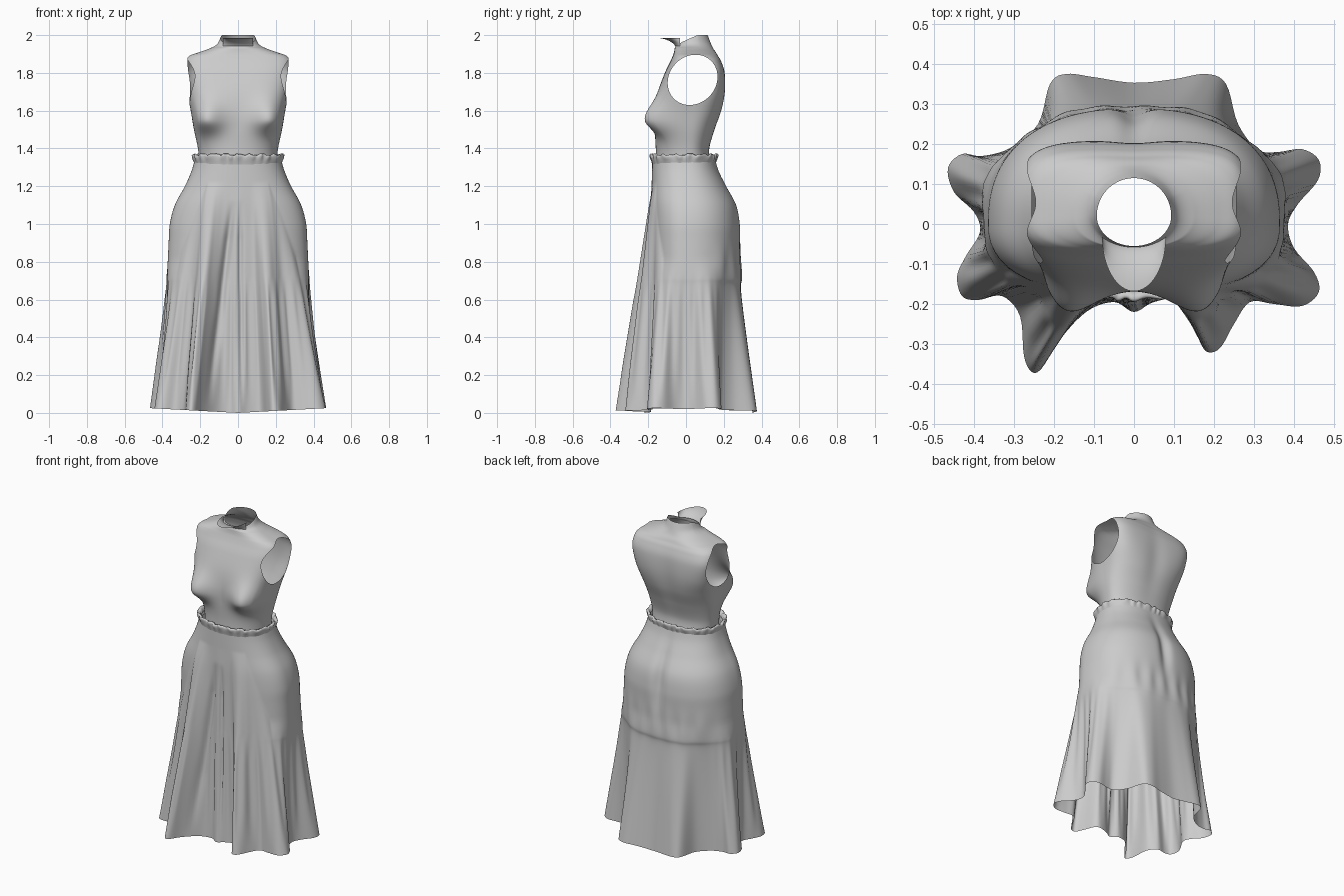
import bpy, bmesh, math
from mathutils import Vector
from mathutils.bvhtree import BVHTree

if "Cube" in bpy.data.objects:
    bpy.data.objects.remove(bpy.data.objects["Cube"])

cloth = bpy.data.materials.new("grey_cloth")
cloth.diffuse_color = (0.6, 0.6, 0.6, 1)
cloth.use_nodes = True
cloth.node_tree.nodes["Principled BSDF"].inputs["Base Color"].default_value = cloth.diffuse_color


def spline(pts, sub, closed=False):
    """Catmull-Rom resampling of tuples of any length."""
    n, out = len(pts), []
    get = (lambda i: pts[i % n]) if closed else (lambda i: pts[max(0, min(n - 1, i))])
    for i in range(n if closed else n - 1):
        for k in range(sub):
            t = k / sub
            out.append(tuple(0.5 * (2 * b + (c - a) * t + (2 * a - 5 * b + 4 * c - d) * t * t
                                    + (3 * b - a - 3 * c + d) * t ** 3)
                             for a, b, c, d in zip(get(i - 1), get(i), get(i + 1), get(i + 2))))
    return out if closed else out + [pts[-1]]


def radius(a, hw, front, back, n):
    """Rounded cross-section with different depth at front and back."""
    depth = front if math.sin(a) < 0 else back
    return ((abs(math.cos(a)) / hw) ** n + (abs(math.sin(a)) / depth) ** n) ** (-1 / n)


def gauss(d, s):
    return math.exp(-(d / s) ** 2)


def clamp(v):
    return max(0.0, min(1.0, v))


def loft(name, rows, closed=True):
    """Skin rows of points, lowest row first."""
    m = len(rows[0])
    verts = [p for r in rows for p in r]
    faces = [(i * m + j, i * m + (j + 1) % m, (i + 1) * m + (j + 1) % m, (i + 1) * m + j)
             for i in range(len(rows) - 1) for j in range(m if closed else m - 1)]
    me = bpy.data.meshes.new(name)
    me.from_pydata(verts, [], faces)
    me.materials.append(cloth)
    ob = bpy.data.objects.new(name, me)
    bpy.context.collection.objects.link(ob)
    for p in me.polygons:
        p.use_smooth = True
    return ob


# --- Skirt: hip sections blending into a fluted hem outline -----------------
hem = spline([(0.0, -.22), (.05, -.195), (.12, -.19), (.155, -.27), (.18, -.318), (.215, -.31),
              (.25, -.25), (.29, -.195), (.35, -.2), (.42, -.205), (.462, -.17), (.45, -.12),
              (.40, -.06), (.385, 0), (.41, .05), (.46, .11), (.462, .16), (.42, .187),
              (.36, .18), (.31, .185), (.26, .25), (.23, .35), (.18, .375), (.1, .362),
              (0, .353), (-.1, .367), (-.17, .375), (-.21, .35), (-.24, .25), (-.31, .19),
              (-.38, .17), (-.43, .175), (-.465, .14), (-.45, .08), (-.40, .03), (-.385, -.02),
              (-.42, -.08), (-.442, -.13), (-.43, -.18), (-.39, -.19), (-.33, -.18), (-.285, -.23),
              (-.275, -.33), (-.255, -.37), (-.23, -.36), (-.19, -.295), (-.12, -.22), (-.05, -.195)],
             5, True)
N = len(hem)
# smoothed column angles keep the upper part of the skirt even
angles = []
for j, (x, y) in enumerate(hem):
    a = math.atan2(y, x) + math.pi / 2
    uniform = 2 * math.pi * j / N
    angles.append((a - uniform + math.pi) % (2 * math.pi) - math.pi)
W = 12
angles = [sum(angles[(j + k) % N] for k in range(-W, W + 1)) / (2 * W + 1)
          + 2 * math.pi * j / N - math.pi / 2 for j in range(N)]

TOP = 1.345
skirt_sections = spline([(0, .36, .178, .27), (.35, .36, .178, .27), (.64, .37, .18, .274),
                         (.72, .374, .18, .288), (.9, .367, .182, .289), (1.0, .36, .183, .287),
                         (1.1, .333, .184, .268), (1.2, .28, .182, .215), (1.28, .246, .18, .175),
                         (TOP, .228, .178, .155)], 8)


def skirt_point(j, z, hw, f, b):
    a, (hx, hy) = angles[j], hem[j]
    r = radius(a, hw, f, b, 2.35)
    x, y = r * math.cos(a), r * math.sin(a)
    # cleft and gathers at the back of the hips
    if y > 0:
        y -= .025 * gauss(x, .035) * gauss(z - 1.05, .17)
        y += .004 * math.sin(x * 65) * gauss(z - .78, .09) * clamp(y / .15)
    # folds start high at the front and lower at the sides and back
    front = clamp((-math.sin(a) - .35) / .35)
    start = .8 + .42 * front
    w = clamp((start - z) / start)
    x, y = x + (hx - x) * w, y + (hy - y) * w
    # small pleats at front and sides, deep creases in the front
    ripple = .004 * math.sin(a * 44) * clamp((.72 - z) / .15) * clamp(z / .25) * clamp((.2 - y) / .1)
    x, y = x * (1 + ripple / r), y * (1 + ripple / r)
    if math.sin(a) < 0:
        fade = clamp((1.12 - z) / .2) * clamp(z / .4)
        y += fade * (.026 * gauss(x + .03 + .12 * (1.1 - z), .018) + .022 * gauss(x - .012, .012))
    low = .054 * abs(hx)
    return (x, y, low + z * (TOP - low) / TOP)


loft("skirt", [[skirt_point(j, *s) for j in range(N)] for s in skirt_sections])

# --- Ruffled waistband ------------------------------------------------------
band = []
for dr, z, wave in [(-.001, 1.31, 0), (.003, 1.33, .2), (.008, 1.343, .5), (.01, 1.354, 1),
                    (.011, 1.364, 1), (.004, 1.369, 1), (-.008, 1.362, .5), (-.014, 1.345, 0)]:
    ring = []
    for j in range(240):
        a = 2 * math.pi * j / 240
        s = math.sin(a * 24 + 1.5 * math.sin(a * 7))
        r = radius(a, .231, .179, .157, 2.35) + dr + .004 * wave * s
        ring.append((r * math.cos(a), r * math.sin(a), z + .004 * wave * math.sin(a * 19 + s)))
    band.append(ring)
loft("waistband", band)

# --- Sleeveless bodice ------------------------------------------------------
YC = .02
# height, half width, front depth, back depth, front and back squareness
bodice_sections = spline([(1.33, .205, .18, .11, 2.2, 2.2), (1.4, .212, .18, .105, 2.2, 2.2),
                          (1.5, .233, .185, .135, 2.3, 2.3), (1.6, .25, .185, .17, 2.5, 2.8),
                          (1.7, .27, .168, .187, 3, 3.8), (1.8, .286, .132, .185, 3.2, 4.6),
                          (1.86, .281, .103, .167, 3.2, 4.4), (1.89, .258, .09, .15, 3, 3.6),
                          (1.908, .21, .084, .14, 2.7, 2.8), (1.93, .15, .08, .125, 2.3, 2.3),
                          (1.957, .112, .077, .112, 2, 2), (2.0, .093, .075, .095, 2, 2)], 10)
rows = []
for z, hw, f, b, nf, nb in bodice_sections:
    ring = []
    for j in range(240):
        a = 2 * math.pi * j / 240
        r = radius(a, hw, f, b, nf if math.sin(a) < 0 else nb)
        x, y = r * math.cos(a), YC + r * math.sin(a)
        if y < YC:  # bust
            lift = gauss(abs(x) - .165, .085) * gauss(z - 1.55, .068 if z < 1.55 else .1)
            lift *= clamp((YC - y) / .12)
            y -= .082 * lift
            x += math.copysign(.012 * lift, x)
        else:       # shallow spine hollow
            y -= .008 * gauss(x, .06) * gauss(z - 1.65, .2)
        dip = .045 * clamp((z - 1.93) / .07) * clamp(.4 - .9 * math.sin(a))
        ring.append((x, y, z - dip))
    rows.append(ring)
bodice = loft("bodice", rows)

# armholes: remove faces inside a slanted oval, then slide the rim onto it
CY, CZ, RY, RZ = .035, 1.763, .131, .133
bm = bmesh.new()
bm.from_mesh(bodice.data)
surface = BVHTree.FromBMesh(bm)


def oval(p):
    """Distance ratio from the armhole centre, 1 on the rim."""
    return math.hypot((p.y - CY - .12 * (p.z - CZ)) / RY, (p.z - CZ) / RZ)


bmesh.ops.delete(bm, geom=[f for f in bm.faces if abs(f.calc_center_median().x) > .13
                           and oval(f.calc_center_median()) < 1], context='FACES')
for v in bm.verts:
    if v.is_boundary and abs(v.co.x) > .12 and 1.55 < v.co.z < 1.94:
        k, side = oval(v.co), math.copysign(1, v.co.x)
        y, z = CY + (v.co.y - CY) / k, CZ + (v.co.z - CZ) / k
        hit = surface.ray_cast(Vector((side, y, z)), Vector((-side, 0, 0)))[0]
        v.co = hit if hit else (v.co.x, y, z)
bm.to_mesh(bodice.data)
bm.free()

# --- Collar tongue curving forward from the neck ----------------------------
flap = []
for i in range(11):
    v = i / 10
    line = []
    for j in range(33):
        t = math.pi * j / 32
        x = -.08 * math.cos(t)
        root = YC - .078 * math.sqrt(1 - (x / .108) ** 2)
        tip = YC - .05 - .138 * math.sin(t)
        line.append((x, root + (tip - root) * v ** 1.3, 1.943 + .043 * (1 - (1 - v) ** 2)))
    flap.append(line)
loft("collar_flap", flap, closed=False)
